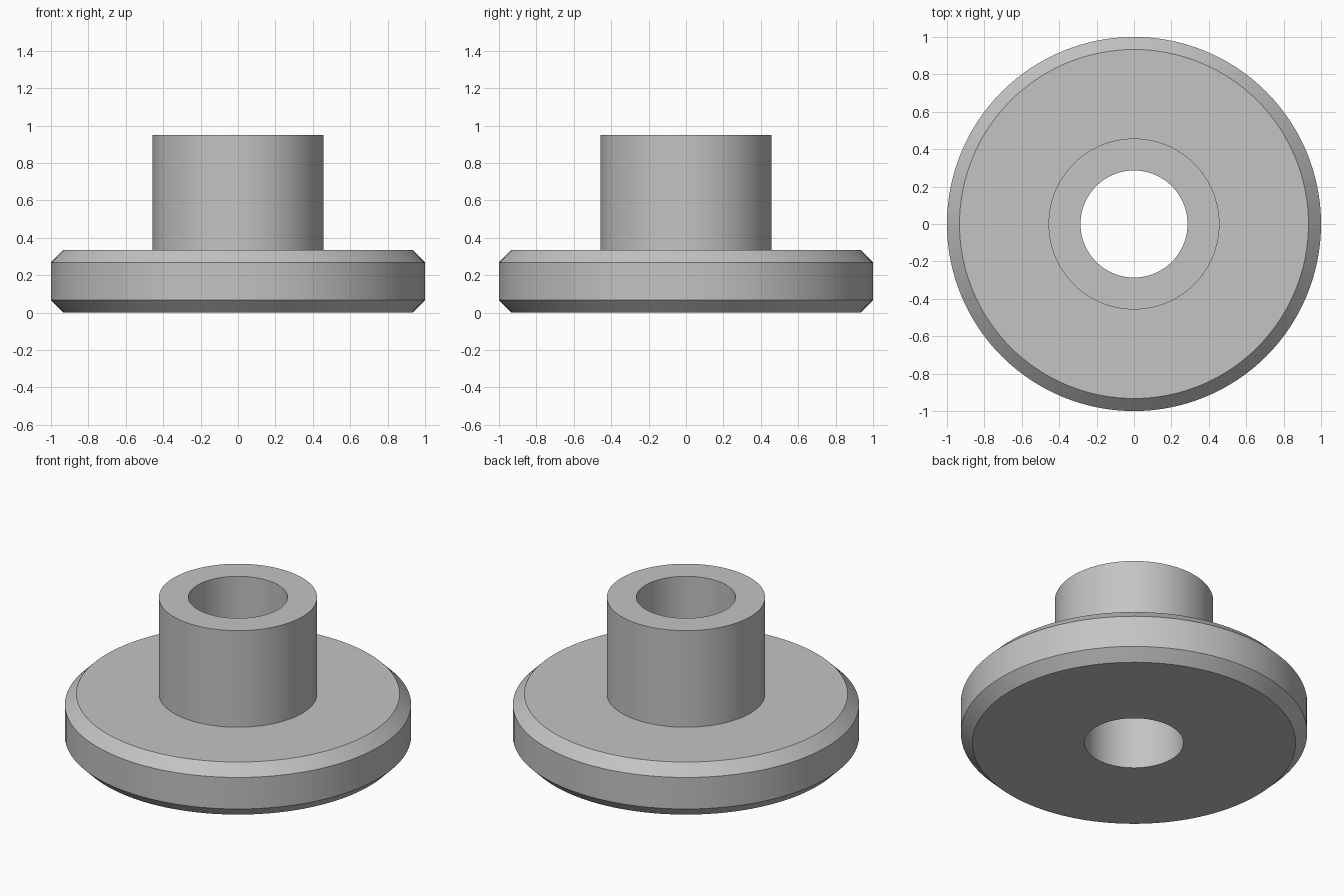
import bpy
import bmesh
import math
from mathutils import Matrix, Vector

cube = bpy.data.objects.get("Cube")
if cube:
    bpy.data.objects.remove(cube, do_unlink=True)

SEGMENTS = 128
BORE, HUB, RIM = 0.286, 0.457, 1.0
FLANGE_TOP, HUB_TOP, CHAMFER = 0.335, 0.95, 0.067

# Plain grey metal
grey = bpy.data.materials.new("grey_metal")
grey.use_nodes = True
colour = (0.55, 0.55, 0.55, 1.0)
grey.diffuse_color = colour
grey.node_tree.nodes["Principled BSDF"].inputs["Base Color"].default_value = colour


def lathe(name, profile, material):
    """Spin a closed (radius, height) profile around the z axis."""
    bm = bmesh.new()
    rings = []
    for i in range(SEGMENTS):
        turn = Matrix.Rotation(math.tau * i / SEGMENTS, 3, "Z")
        rings.append([bm.verts.new(turn @ Vector((r, 0, z))) for r, z in profile])
    for i, ring in enumerate(rings):
        following = rings[(i + 1) % SEGMENTS]
        for j in range(len(profile)):
            k = (j + 1) % len(profile)
            bm.faces.new((ring[j], following[j], following[k], ring[k]))
    bmesh.ops.recalc_face_normals(bm, faces=bm.faces)
    mesh = bpy.data.meshes.new(name)
    bm.to_mesh(mesh)
    bm.free()
    mesh.materials.append(material)
    obj = bpy.data.objects.new(name, mesh)
    bpy.context.collection.objects.link(obj)
    bpy.ops.object.select_all(action="DESELECT")
    obj.select_set(True)
    bpy.context.view_layer.objects.active = obj
    bpy.ops.object.shade_smooth_by_angle(angle=math.radians(30))
    return obj


# One turned piece: chamfered flange, hub and through bore
lathe("flanged_bushing", [
    (BORE, 0),
    (RIM - CHAMFER, 0),
    (RIM, CHAMFER),
    (RIM, FLANGE_TOP - CHAMFER),
    (RIM - CHAMFER, FLANGE_TOP),
    (HUB, FLANGE_TOP),
    (HUB, HUB_TOP),
    (BORE, HUB_TOP),
], grey)
